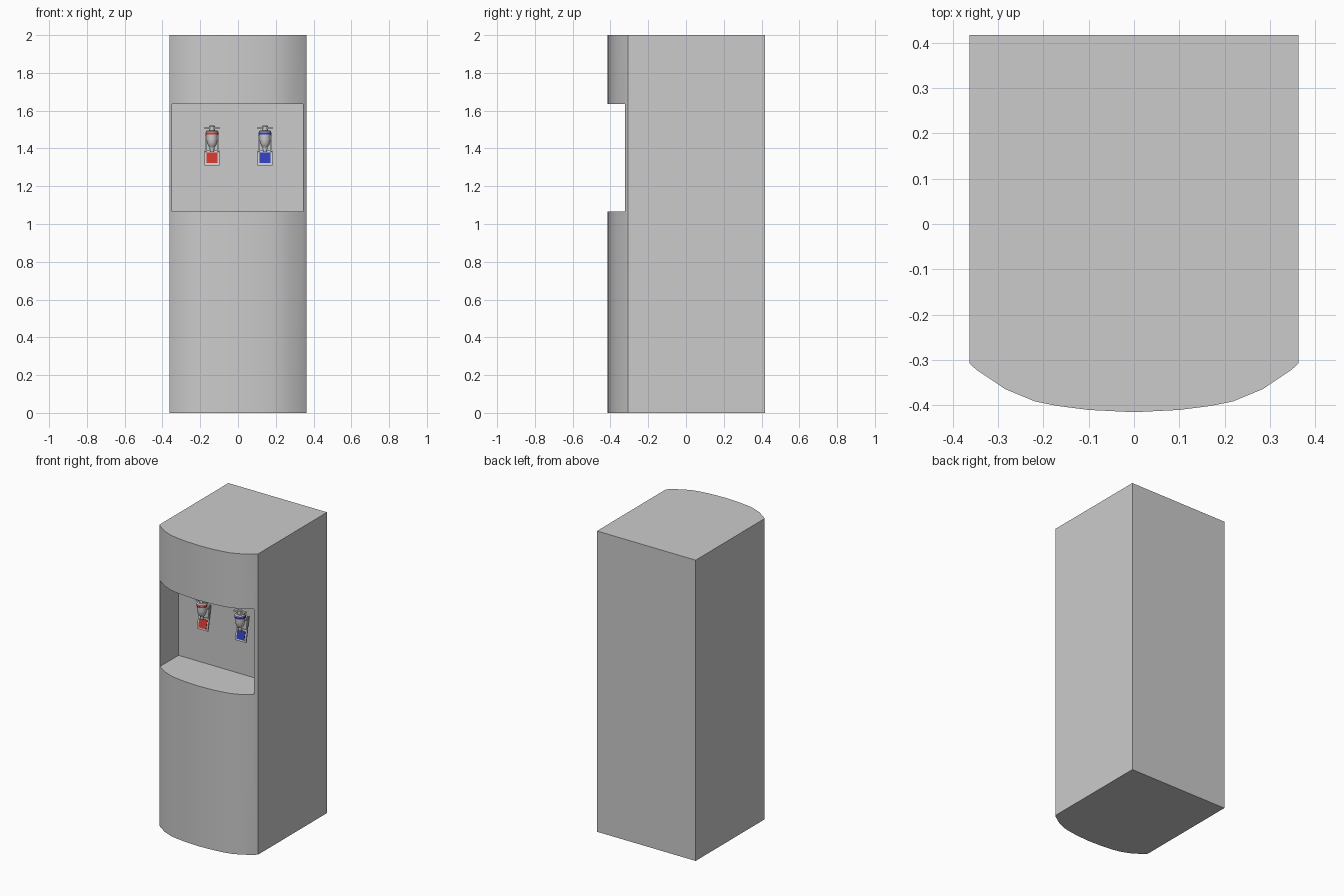
import bpy, bmesh, math
from mathutils import Matrix, Vector

if "Cube" in bpy.data.objects:
    bpy.data.objects.remove(bpy.data.objects["Cube"])


def add_object(name, bm, mat=None, smooth=True):
    bmesh.ops.recalc_face_normals(bm, faces=bm.faces)
    mesh = bpy.data.meshes.new(name)
    bm.to_mesh(mesh)
    bm.free()
    ob = bpy.data.objects.new(name, mesh)
    bpy.context.collection.objects.link(ob)
    if mat:
        mesh.materials.append(mat)
    if smooth:
        bpy.ops.object.select_all(action='DESELECT')
        ob.select_set(True)
        bpy.context.view_layer.objects.active = ob
        bpy.ops.object.shade_smooth_by_angle(angle=math.radians(30))
    return ob


def box(name, center, size, mat=None, pivot=None, tilt=0.0):
    bm = bmesh.new()
    bmesh.ops.create_cube(bm, size=1, matrix=Matrix.Translation(center) @ Matrix.Diagonal((*size, 1)))
    if tilt:
        bmesh.ops.rotate(bm, cent=pivot, matrix=Matrix.Rotation(tilt, 3, 'X'), verts=bm.verts)
    return add_object(name, bm, mat, smooth=False)


def lathe(name, profile, x, y, mat=None, segments=24):
    bm = bmesh.new()
    verts = [bm.verts.new((x + r, y, z)) for r, z in profile]
    edges = [bm.edges.new(p) for p in zip(verts, verts[1:])]
    bmesh.ops.spin(bm, geom=verts + edges, cent=(x, y, 0), axis=(0, 0, 1),
                   angle=math.tau, steps=segments, use_duplicate=False)
    bmesh.ops.remove_doubles(bm, verts=bm.verts, dist=1e-5)
    return add_object(name, bm, mat)


def rod(name, start, end, radius):
    start, end = Vector(start), Vector(end)
    d = end - start
    m = Matrix.Translation((start + end) / 2) @ d.to_track_quat('Z', 'Y').to_matrix().to_4x4()
    bm = bmesh.new()
    bmesh.ops.create_cone(bm, cap_ends=True, segments=16, radius1=radius, radius2=radius,
                          depth=d.length, matrix=m)
    return add_object(name, bm)


def colour(name, rgb):
    mat = bpy.data.materials.new(name)
    mat.diffuse_color = (*rgb, 1)
    mat.use_nodes = True
    mat.node_tree.nodes["Principled BSDF"].inputs["Base Color"].default_value = mat.diffuse_color
    return mat


# Cabinet: bowed-front outline extruded to full height
half = [(0.1, -0.41), (0.17, -0.401), (0.219, -0.391), (0.284, -0.364),
        (0.348, -0.321), (0.363, -0.307), (0.363, 0.417)]
outline = [(0, -0.415)] + half + [(-x, y) for x, y in reversed(half)]
bm = bmesh.new()
face = bm.faces.new([bm.verts.new((x, y, 0)) for x, y in outline])
ext = bmesh.ops.extrude_face_region(bm, geom=[face])
bmesh.ops.translate(bm, vec=(0, 0, 2), verts=[v for v in ext['geom'] if isinstance(v, bmesh.types.BMVert)])
cabinet = add_object("cabinet", bm, smooth=False)

# Dispensing recess cut into the front
wall_y = -0.125
cutter = box("recess_cutter", (-0.0025, (wall_y - 0.6) / 2, 1.35), (0.695, wall_y + 0.6, 0.57))
cutter.hide_render = True
mod = cabinet.modifiers.new("recess", 'BOOLEAN')
mod.object = cutter
mod.operation = 'DIFFERENCE'
mod.solver = 'EXACT'
bpy.ops.object.select_all(action='DESELECT')
cabinet.select_set(True)
bpy.context.view_layer.objects.active = cabinet
bpy.ops.object.modifier_apply(modifier=mod.name)
bpy.data.objects.remove(cutter)
bpy.ops.object.shade_smooth_by_angle(angle=math.radians(30))

# Taps
red = colour("red", (0.65, 0.04, 0.03))
blue = colour("blue", (0.03, 0.05, 0.5))
tap_y = -0.182
for label, x, mat in (("hot", -0.1375, red), ("cold", 0.143, blue)):
    # Spout body with tapered nozzle, and the coloured collar
    lathe(label + "_tap_body", [(0, 1.385), (0.011, 1.385), (0.013, 1.405), (0.021, 1.416),
                                (0.027, 1.43), (0.029, 1.45), (0.029, 1.472), (0.033, 1.472),
                                (0.033, 1.49), (0.026, 1.496), (0, 1.496)], x, tap_y)
    lathe(label + "_tap_ring", [(0.03, 1.473), (0.0345, 1.473), (0.0345, 1.484), (0.03, 1.484)],
          x, tap_y, mat)
    # Top knob with cross bar
    lathe(label + "_tap_knob", [(0, 1.49), (0.015, 1.49), (0.015, 1.517), (0.012, 1.521), (0, 1.521)],
          x, tap_y)
    box(label + "_tap_bar", (x, tap_y, 1.509), (0.08, 0.022, 0.011))
    # Pipe to the recess wall
    rod(label + "_tap_pipe", (x, tap_y, 1.45), (x, wall_y + 0.005, 1.45), 0.017)
    # Tilted push lever: two arms, paddle and coloured pad
    pivot, tilt = Vector((x, -0.145, 1.46)), -0.2
    for side, s in (("left", -1), ("right", 1)):
        box(f"{label}_lever_arm_{side}", pivot + Vector((s * 0.033, 0, -0.035)),
            (0.007, 0.014, 0.09), None, pivot, tilt)
    box(label + "_lever_paddle", pivot + Vector((0, 0, -0.113)), (0.08, 0.009, 0.08), None, pivot, tilt)
    box(label + "_lever_pad", pivot + Vector((0, -0.005, -0.113)), (0.058, 0.005, 0.058), mat, pivot, tilt)
